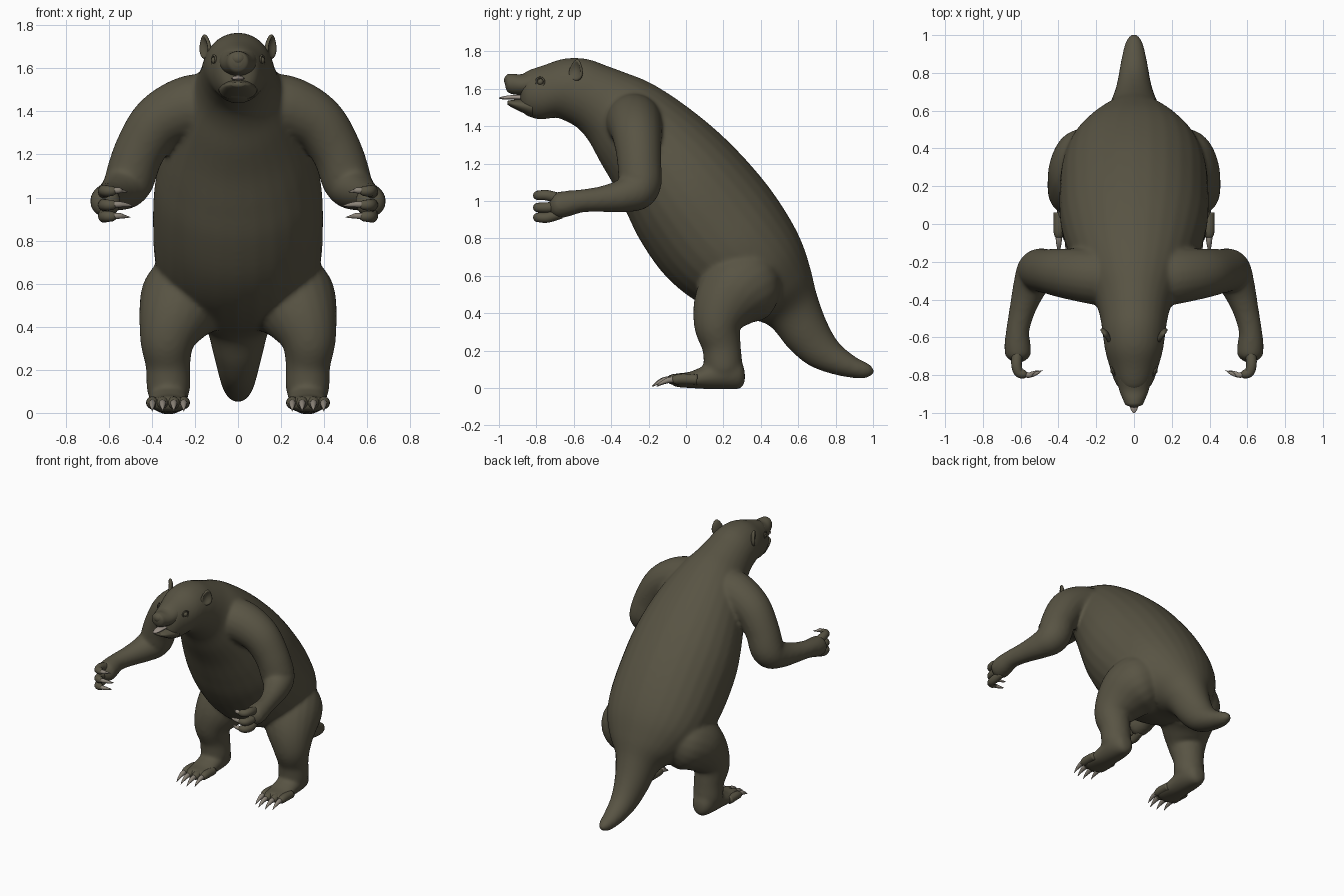
import bpy, bmesh, math
from mathutils import Vector, Matrix

if "Cube" in bpy.data.objects:
    bpy.data.objects.remove(bpy.data.objects["Cube"])


def material(name, rgb):
    m = bpy.data.materials.new(name)
    m.diffuse_color = (*rgb, 1)
    m.use_nodes = True
    m.node_tree.nodes["Principled BSDF"].inputs["Base Color"].default_value = m.diffuse_color
    return m


FUR = material("dark olive fur", (0.098, 0.088, 0.057))
CLAW = material("grey brown claw", (0.26, 0.23, 0.19))
TONGUE = material("pale tongue", (0.36, 0.31, 0.27))


def finish(bm, name, mat):
    bmesh.ops.recalc_face_normals(bm, faces=bm.faces)
    me = bpy.data.meshes.new(name)
    bm.to_mesh(me)
    bm.free()
    ob = bpy.data.objects.new(name, me)
    bpy.context.collection.objects.link(ob)
    me.materials.append(mat)
    for p in me.polygons:
        p.use_smooth = True
    return ob


def smooth_path(rows, steps=5):
    """Catmull-Rom interpolation of rows of numbers."""
    out, n = [], len(rows)
    for i in range(n - 1):
        a, b, c, d = (rows[max(0, min(n - 1, i + k))] for k in (-1, 0, 1, 2))
        for s in range(steps):
            t = s / steps
            out.append([0.5 * (2 * q + (r - p) * t + (2 * p - 5 * q + 4 * r - w) * t * t
                               + (3 * q - p - 3 * r + w) * t ** 3)
                        for p, q, r, w in zip(a, b, c, d)])
    return out + [list(rows[-1])]


def loft(bm, rings, n=28):
    """Skin a list of ellipses (centre, half axis u, half axis v)."""
    loops = [[bm.verts.new(c + u * math.cos(2 * math.pi * k / n) + v * math.sin(2 * math.pi * k / n))
              for k in range(n)] for c, u, v in rings]
    for a, b in zip(loops, loops[1:]):
        for k in range(n):
            bm.faces.new((a[k], a[(k + 1) % n], b[(k + 1) % n], b[k]))
    bm.faces.new(loops[0][::-1])
    bm.faces.new(loops[-1])


def profile(bm, rows, x=0):
    """Rows: top y, top z, bottom y, bottom z, half width."""
    rings = []
    for ty, tz, by, bz, w in smooth_path(rows):
        rings.append((Vector((x, (ty + by) / 2, (tz + bz) / 2)), Vector((max(w, 0.002), 0, 0)),
                      Vector((0, (ty - by) / 2, (tz - bz) / 2))))
    loft(bm, rings)


def tube(bm, rows, s=1, n=20):
    """Rows: x, y, z, radius; s = -1 mirrors in x."""
    pts = smooth_path(rows)
    pos = [Vector((s * p[0], p[1], p[2])) for p in pts]
    nrm, rings = Vector((0.31, 0.42, 0.85)), []
    for i, p in enumerate(pos):
        t = (pos[min(i + 1, len(pos) - 1)] - pos[max(i - 1, 0)]).normalized()
        nrm = (nrm - t * nrm.dot(t)).normalized()
        r = max(pts[i][3], 0.001)
        rings.append((p, nrm * r, t.cross(nrm) * r))
    loft(bm, rings, n)


# Head, trunk and tail
bm = bmesh.new()
profile(bm, [
    (-.885, 1.62, -.885, 1.52, .03), (-.875, 1.675, -.875, 1.475, .07),
    (-.84, 1.70, -.84, 1.45, .10), (-.76, 1.727, -.775, 1.435, .126),
    (-.65, 1.762, -.70, 1.445, .152), (-.53, 1.76, -.65, 1.43, .165),
    (-.42, 1.722, -.58, 1.39, .178), (-.32, 1.685, -.52, 1.32, .20),
    (-.20, 1.637, -.46, 1.21, .25), (-.05, 1.545, -.385, 1.08, .31),
    (.12, 1.415, -.315, .93, .36), (.27, 1.275, -.24, .78, .39),
    (.42, 1.105, -.12, .61, .395), (.535, .94, .03, .48, .385),
    (.615, .79, .20, .40, .34), (.665, .64, .36, .365, .25),
    (.70, .50, .455, .325, .155), (.755, .35, .55, .21, .115),
    (.82, .24, .66, .12, .09), (.91, .165, .80, .07, .07),
    (.985, .125, .94, .05, .045), (1.01, .09, 1.0, .07, .012)])
for s in (1, -1):
    # Arms
    tube(bm, [(.08, -.29, 1.42, .13), (.18, -.28, 1.425, .15), (.28, -.27, 1.40, .143),
              (.38, -.26, 1.335, .13), (.46, -.25, 1.21, .118), (.508, -.252, 1.075, .115),
              (.55, -.33, 1.03, .092), (.59, -.45, 1.01, .07), (.615, -.56, 1.0, .062),
              (.617, -.64, .985, .07), (.612, -.70, .975, .066), (.61, -.735, .975, .02)], s)
    # Legs
    tube(bm, [(.14, .45, .60, .12), (.20, .36, .57, .20), (.255, .27, .52, .205),
              (.30, .20, .43, .168), (.328, .17, .33, .128), (.325, .19, .22, .104),
              (.322, .20, .10, .10), (.32, .20, .04, .06)], s)
    # Feet
    profile(bm, [(.315, .09, .315, .03, .03), (.29, .15, .29, -.004, .065), (.22, .17, .22, -.008, .088),
                 (.11, .125, .11, -.006, .088), (.02, .087, .02, 0, .092),
                 (-.05, .078, -.05, .005, .088), (-.08, .06, -.08, .02, .05)], s * .322)
body = finish(bm, "body", FUR)
rm = body.modifiers.new("merge", 'REMESH')
rm.mode = 'VOXEL'
rm.voxel_size = 0.011
rm.use_smooth_shade = True
sm = body.modifiers.new("blend", 'SMOOTH')
sm.factor, sm.iterations = 0.5, 14

# Upper snout, nose and lower jaw around the open mouth
bm = bmesh.new()
profile(bm, [(-.82, 1.70, -.82, 1.56, .09), (-.88, 1.678, -.88, 1.565, .078),
             (-.93, 1.68, -.93, 1.572, .058), (-.958, 1.675, -.955, 1.585, .045),
             (-.968, 1.65, -.966, 1.61, .02)])
finish(bm, "upper_snout", FUR)
bm = bmesh.new()
bmesh.ops.create_uvsphere(bm, u_segments=20, v_segments=12, radius=1,
                          matrix=Matrix.Translation((0, -.947, 1.645)) @ Matrix.Diagonal((.036, .026, .031, 1)))
finish(bm, "nose", FUR)
bm = bmesh.new()
profile(bm, [(-.82, 1.55, -.82, 1.45, .09), (-.88, 1.545, -.88, 1.475, .074),
             (-.93, 1.54, -.93, 1.50, .055), (-.955, 1.535, -.955, 1.515, .03)])
finish(bm, "lower_jaw", FUR)
bm = bmesh.new()
profile(bm, [(-.86, 1.565, -.86, 1.54, .03), (-.93, 1.566, -.93, 1.543, .028),
             (-.975, 1.56, -.975, 1.543, .02), (-1.0, 1.553, -1.0, 1.547, .006)])
finish(bm, "tongue", TONGUE)

for s, side in ((1, "left"), (-1, "right")):
    # Ears: dished, tapered discs
    bm = bmesh.new()
    bmesh.ops.create_uvsphere(bm, u_segments=24, v_segments=16, radius=1)
    for v in bm.verts:
        x, y, z = v.co
        if y < 0:
            y += 1.3 * max(0, 1 - (x * x + z * z) / .75)
        v.co = (x * .04 * (1 - .35 * z), y * .02, z * .058)
    bm.transform(Matrix.Translation((s * .152, -.587, 1.70)) @ Matrix.Rotation(s * math.radians(58), 4, 'Z')
                 @ Matrix.Rotation(s * math.radians(8), 4, 'Y'))
    finish(bm, side + "_ear", FUR)

    # Eyes with a raised lid ring
    bm = bmesh.new()
    at = Matrix.Translation((s * .108, -.778, 1.637)) @ Matrix.Rotation(s * math.radians(-22), 4, 'Z')
    bmesh.ops.create_uvsphere(bm, u_segments=16, v_segments=10, radius=.017, matrix=at)
    ring = [(math.cos(a) * .023, math.sin(a) * .023) for a in (2 * math.pi * k / 20 for k in range(21))]
    tube(bm, [(*(at @ Vector((s * .004, p, q))), .005) for p, q in ring], 1, 8)
    finish(bm, side + "_eye", FUR)

    # Fingers with inward-curling claws
    fingers, claws = bmesh.new(), bmesh.new()
    for z0, z, tip in ((1.01, 1.03, .51), (.97, .965, .485), (.935, .912, .50)):
        tube(fingers, [(.615, -.67, z0, .03), (.622, -.74, z, .028), (.61, -.785, z, .026),
                       (.58, -.795, z, .022), (.562, -.792, z, .008)], s, 14)
        tube(claws, [(.60, -.795, z, .014), (.555, -.80, z + .003, .014),
                     (tip + .03, -.79, z, .009), (tip, -.775, z - .004, .001)], s, 12)
    finish(fingers, side + "_fingers", FUR)
    finish(claws, side + "_hand_claws", CLAW)

    # Toes with claws
    toes, claws = bmesh.new(), bmesh.new()
    for x, y in ((.252, .025), (.298, -.005), (.35, 0), (.398, .02)):
        tube(toes, [(x, y + .04, .045, .028), (x, y - .04, .048, .029), (x, y - .08, .044, .024),
                    (x, y - .098, .04, .009)], s, 14)
        tube(claws, [(x, y - .07, .044, .017), (x, y - .11, .043, .016), (x, y - .15, .027, .009),
                     (x, y - .178, .008, .001)], s, 12)
    finish(toes, side + "_toes", FUR)
    finish(claws, side + "_foot_claws", CLAW)
